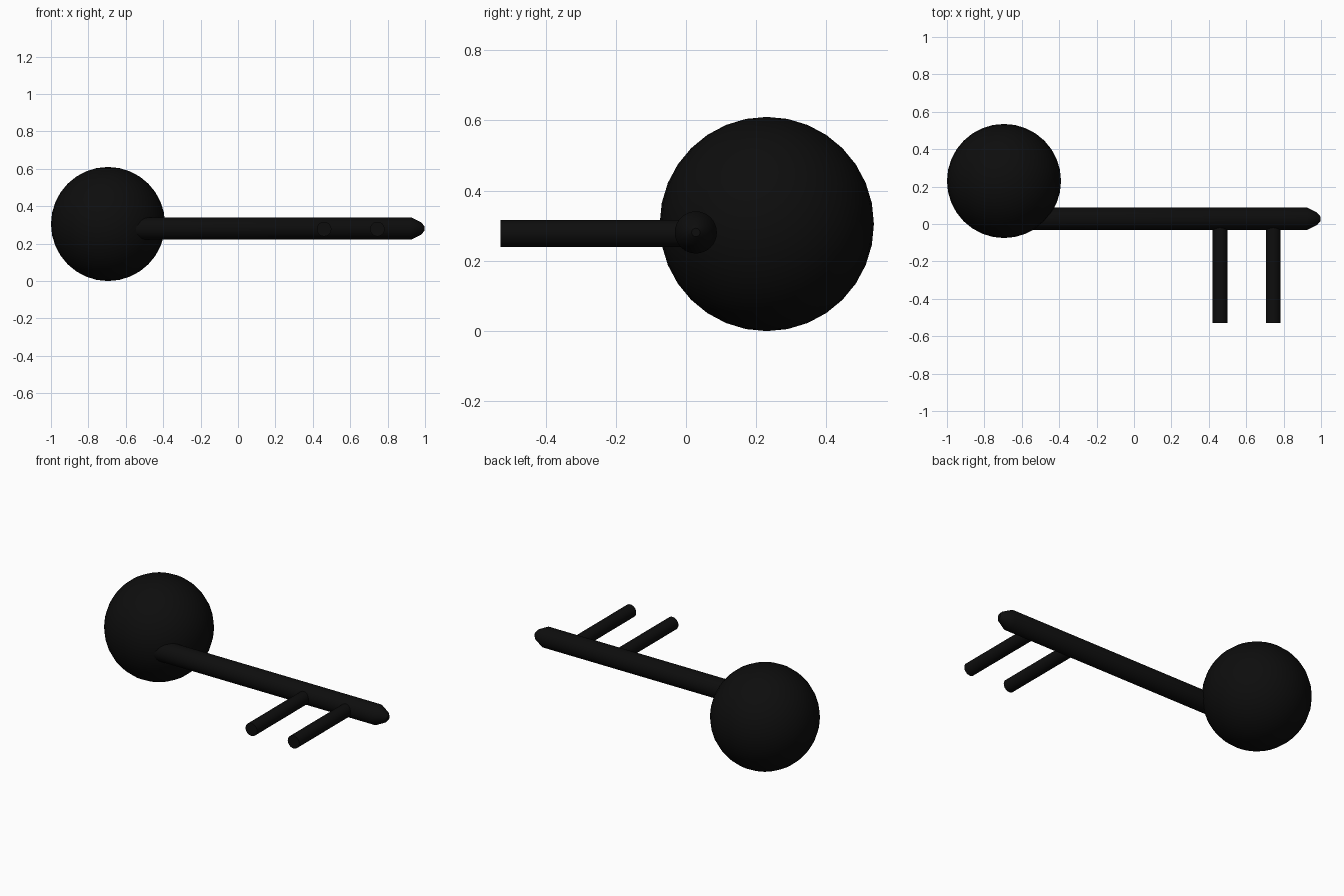
import bpy
import bmesh
from math import cos, sin, pi
from mathutils import Vector

cube = bpy.data.objects.get("Cube")
if cube:
    bpy.data.objects.remove(cube, do_unlink=True)

black = bpy.data.materials.new("matte_black")
black.use_nodes = True
colour = (0.004, 0.004, 0.004, 1)
black.diffuse_color = colour
bsdf = next(n for n in black.node_tree.nodes if n.type == "BSDF_PRINCIPLED")
bsdf.inputs["Base Color"].default_value = colour


def finish(obj, name):
    obj.name = name
    obj.data.materials.append(black)
    bpy.ops.object.shade_smooth_by_angle(angle=pi / 6)


def rod(name, start, axis, profile, sides):
    """Closed round rod from (distance, radius) pairs along an axis."""
    axis = Vector(axis)
    side = Vector((0, 0, 1))
    other = axis.cross(side)
    bm = bmesh.new()
    rings = []
    for dist, radius in profile:
        centre = Vector(start) + axis * dist
        rings.append([bm.verts.new(centre + radius * (side * cos(a) + other * sin(a)))
                      for a in (2 * pi * i / sides for i in range(sides))])
    for lower, upper in zip(rings, rings[1:]):
        for i in range(sides):
            j = (i + 1) % sides
            bm.faces.new((lower[i], lower[j], upper[j], upper[i]))
    bm.faces.new(rings[0])
    bm.faces.new(rings[-1])
    bmesh.ops.recalc_face_normals(bm, faces=bm.faces)
    mesh = bpy.data.meshes.new(name)
    bm.to_mesh(mesh)
    bm.free()
    obj = bpy.data.objects.new(name, mesh)
    bpy.context.collection.objects.link(obj)
    bpy.ops.object.select_all(action="DESELECT")
    obj.select_set(True)
    bpy.context.view_layer.objects.active = obj
    finish(obj, name)


# Round handle
bpy.ops.mesh.primitive_uv_sphere_add(segments=32, ring_count=16, radius=0.305,
                                     location=(-0.695, 0.23, 0.305))
finish(bpy.context.object, "handle_ball")

# Shaft with a blunt tip
rod("shaft", (-0.6, 0.028, 0.281), (1, 0, 0),
    [(0, 0.06), (1.525, 0.06), (1.58, 0.032), (1.597, 0.012)], 32)

# Two teeth on the front side of the shaft
for name, x in (("inner_tooth", 0.46), ("outer_tooth", 0.745)):
    rod(name, (x, 0.028, 0.278), (0, -1, 0), [(0, 0.039), (0.556, 0.039)], 32)
